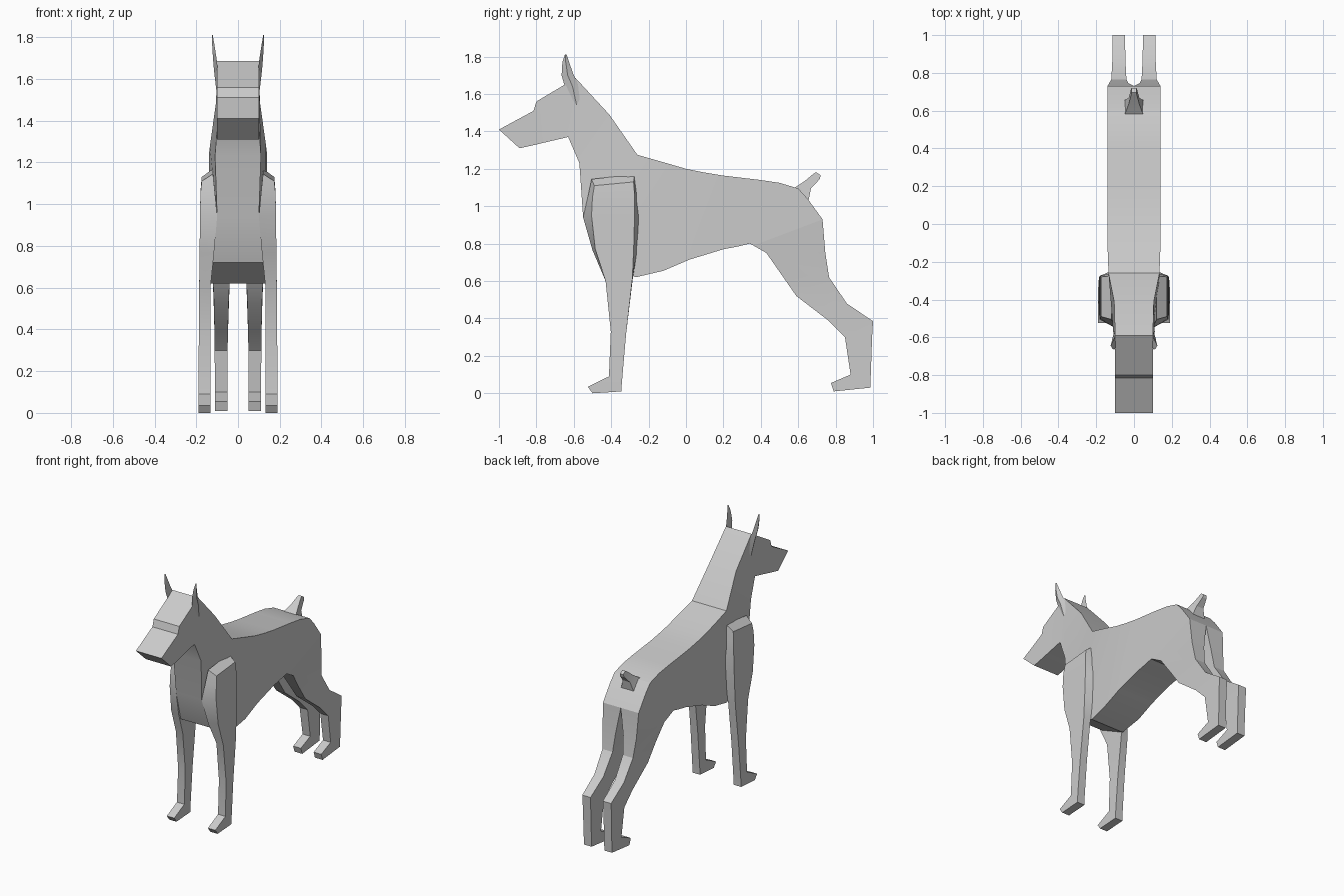
import bpy, math

cube = bpy.data.objects.get("Cube")
if cube:
    bpy.data.objects.remove(cube, do_unlink=True)

grey = bpy.data.materials.new("plain_grey")
grey.use_nodes = True
colour = (0.6, 0.6, 0.6, 1)
grey.diffuse_color = colour
grey.node_tree.nodes["Principled BSDF"].inputs["Base Color"].default_value = colour


def loft(name, rings, smooth=25):
    """Skin a row of equal-sized rings and cap both ends."""
    n = len(rings[0])
    verts = [v for ring in rings for v in ring]
    faces = [tuple(range(n)), tuple(range(len(verts) - n, len(verts)))]
    for r in range(len(rings) - 1):
        a, b = r * n, (r + 1) * n
        faces += [(a + i, a + (i + 1) % n, b + (i + 1) % n, b + i) for i in range(n)]
    mesh = bpy.data.meshes.new(name)
    mesh.from_pydata(verts, [], faces)
    mesh.materials.append(grey)
    obj = bpy.data.objects.new(name, mesh)
    bpy.context.collection.objects.link(obj)
    bpy.ops.object.select_all(action='DESELECT')
    obj.select_set(True)
    bpy.context.view_layer.objects.active = obj
    bpy.ops.object.mode_set(mode='EDIT')
    bpy.ops.mesh.select_all(action='SELECT')
    bpy.ops.mesh.normals_make_consistent(inside=False)
    bpy.ops.object.mode_set(mode='OBJECT')
    bpy.ops.object.shade_smooth_by_angle(angle=math.radians(smooth))
    return obj


def pair(name, rings):
    """Build a left part and its mirrored right twin."""
    for side, s in (("left", 1), ("right", -1)):
        loft(f"{side}_{name}", [[(s * x, y, z) for x, y, z in r] for r in rings])


def slab(p, q, x0, x1):
    """Ring across the width between two side-profile points."""
    return [(x0, *p), (x1, *p), (x1, *q), (x0, *q)]


# Head, neck and torso: top point, half width, bottom point, half width
stations = [
    ((-1, 1.41), .1, (-.89, 1.31), .1),
    ((-.815, 1.51), .1, (-.8, 1.33), .1),
    ((-.8, 1.56), .1, (-.78, 1.335), .1),
    ((-.59, 1.685), .1, (-.63, 1.37), .1),
    ((-.41, 1.49), .105, (-.57, 1.23), .11),
    ((-.26, 1.275), .135, (-.55, .94), .1),
    ((-.12, 1.235), .14, (-.47, .72), .125),
    ((0, 1.2), .14, (-.27, .62), .13),
    ((.1, 1.18), .14, (-.12, .655), .14),
    ((.19, 1.165), .14, (.02, .715), .14),
    ((.4, 1.14), .14, (.2, .77), .14),
    ((.5, 1.125), .14, (.28, .785), .14),
    ((.6, 1.095), .14, (.32, .795), .14),
    ((.65, 1.04), .14, (.34, .8), .14),
    ((.73, .93), .14, (.36, .79), .14),
]
loft("body", [[(-a, *t), (a, *t), (b, *u), (-b, *u)] for t, a, u, b in stations])

# Hind legs: front point, back point, inner and outer x
hind = [
    ((.36, .79), (.73, .93), 0, .14),
    ((.43, .75), (.745, .75), .03, .132),
    ((.51, .635), (.765, .62), .04, .12),
    ((.59, .52), (.86, .48), .045, .115),
    ((.76, .39), (1, .385), .048, .113),
    ((.85, .3), (.995, .3), .05, .112),
    ((.88, .1), (.988, .1), .05, .11),
    ((.775, .055), (.986, .05), .05, .11),
    ((.79, .01), (.985, .03), .05, .11),
]
pair("hind_leg", [slab(*h) for h in hind])

# Front legs: wide base ring on the torso, narrower bevelled outer face
# base front, base back, inner x, face front, face back, outer x
front = [
    ((-.505, 1.145), (-.275, 1.17), .12, (-.49, 1.11), (-.28, 1.13), .174),
    ((-.525, 1.05), (-.258, 1.06), .11, (-.5, 1.05), (-.275, 1.06), .18),
    ((-.55, .94), (-.24, .95), .1, (-.505, .95), (-.275, .95), .182),
    ((-.5, .765), (-.26, .77), .115, (-.485, .77), (-.28, .77), .184),
    ((-.43, .6), (-.285, .61), .132, (-.43, .6), (-.287, .61), .186),
    ((-.402, .33), (-.32, .32), .132, (-.402, .33), (-.32, .32), .188),
    ((-.412, .09), (-.34, .09), .132, (-.412, .09), (-.34, .09), .19),
    ((-.525, .035), (-.344, .04), .132, (-.525, .035), (-.344, .04), .19),
    ((-.5, 0), (-.345, .01), .132, (-.5, 0), (-.345, .01), .19),
]
pair("front_leg", [[(xi, *a), (xi, *b), (xo, *d), (xo, *c)]
                   for a, b, xi, c, d, xo in front])

# Ears: thin curved blades with a ridge on the outside
ears = [
    (1.53, -.62, -.545, .095, .102),
    (1.64, -.648, -.565, .096, .115),
    (1.7, -.665, -.6, .103, .12),
    (1.77, -.661, -.625, .114, .124),
    (1.81, -.648, -.638, .121, .125),
]
pair("ear", [[(xi, f, z), (xi, b, z), (xo, (f + b) / 2, z)] for z, f, b, xi, xo in ears])

# Docked tail: front point, back point, half width
tail = [
    ((.575, 1.095), (.655, 1.03), .05),
    ((.635, 1.135), (.668, 1.095), .028),
    ((.68, 1.172), (.715, 1.145), .016),
    ((.695, 1.182), (.72, 1.165), .012),
]
loft("tail", [slab(p, q, -w, w) for p, q, w in tail])
